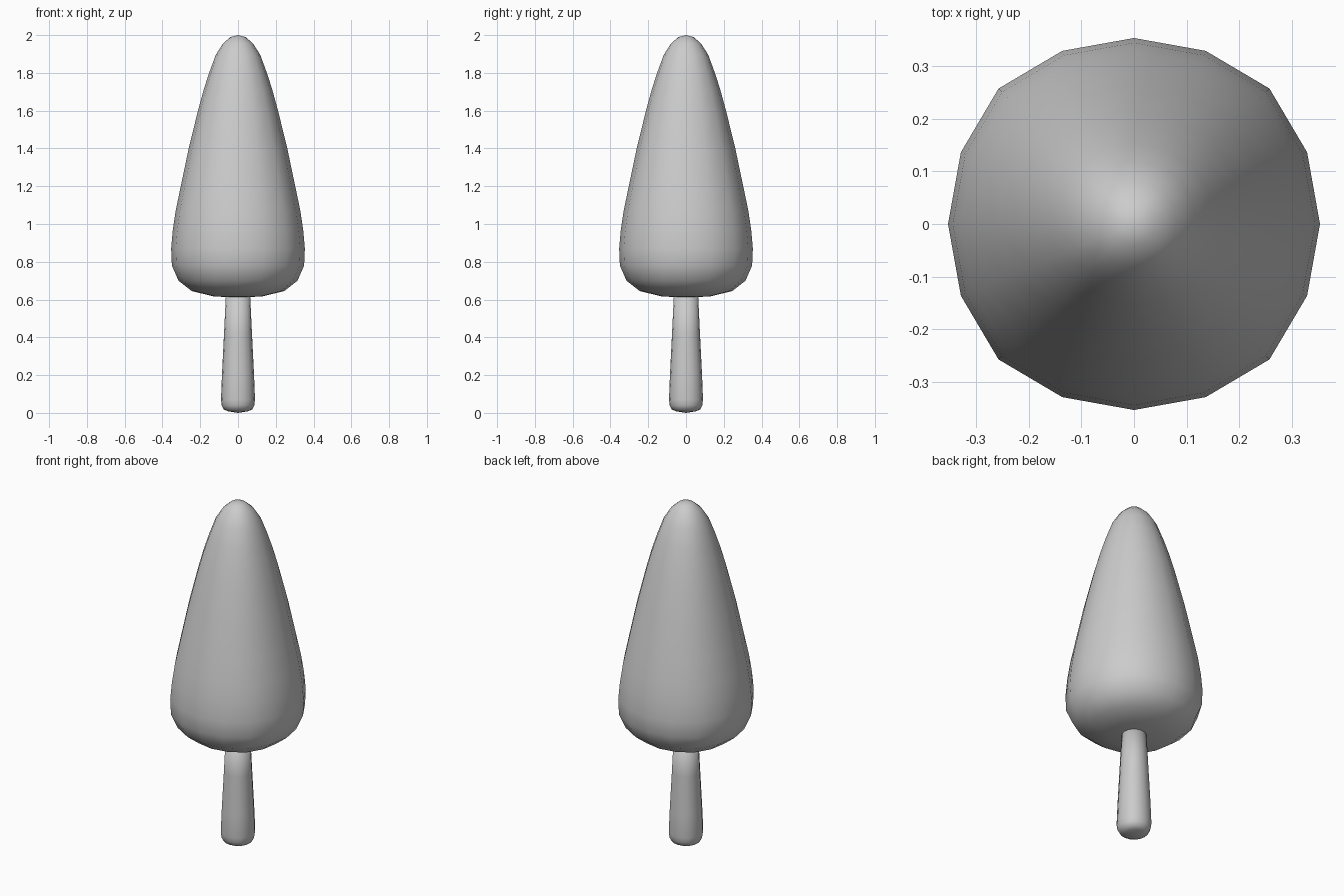
import bpy, bmesh, math

if "Cube" in bpy.data.objects:
    bpy.data.objects.remove(bpy.data.objects["Cube"])

SIDES = 16


def lathe(name, profile):
    """Revolve (radius, z) points, slightly fuller on the diagonals."""
    bm = bmesh.new()
    rings = []
    for r, z in profile:
        if r == 0:
            rings.append([bm.verts.new((0, 0, z))])
            continue
        ring = []
        for i in range(SIDES):
            a = 2 * math.pi * i / SIDES
            k = r * (1 + 0.03 * math.sin(2 * a) ** 4)
            ring.append(bm.verts.new((k * math.cos(a), k * math.sin(a), z)))
        rings.append(ring)
    for low, high in zip(rings, rings[1:]):
        for i in range(SIDES):
            j = (i + 1) % SIDES
            if len(low) == 1:
                bm.faces.new((low[0], high[j], high[i]))
            elif len(high) == 1:
                bm.faces.new((low[i], low[j], high[0]))
            else:
                bm.faces.new((low[i], low[j], high[j], high[i]))
    bmesh.ops.recalc_face_normals(bm, faces=bm.faces)
    mesh = bpy.data.meshes.new(name)
    bm.to_mesh(mesh)
    bm.free()
    mesh.shade_smooth()
    obj = bpy.data.objects.new(name, mesh)
    bpy.context.collection.objects.link(obj)
    return obj


# Rounded conical foliage
lathe("tree_crown", [
    (0, 0.61), (0.13, 0.617), (0.245, 0.645), (0.315, 0.70), (0.35, 0.78),
    (0.354, 0.87), (0.345, 0.97), (0.33, 1.07), (0.303, 1.2), (0.261, 1.4),
    (0.212, 1.6), (0.182, 1.71), (0.153, 1.8), (0.118, 1.895),
    (0.08, 1.955), (0.04, 1.99), (0, 2.0)])

# Tapered trunk with a softened foot
lathe("tree_trunk", [
    (0, 0.0), (0.05, 0.008), (0.075, 0.018), (0.086, 0.04), (0.09, 0.07),
    (0.085, 0.2), (0.074, 0.42), (0.064, 0.63), (0, 0.64)])
